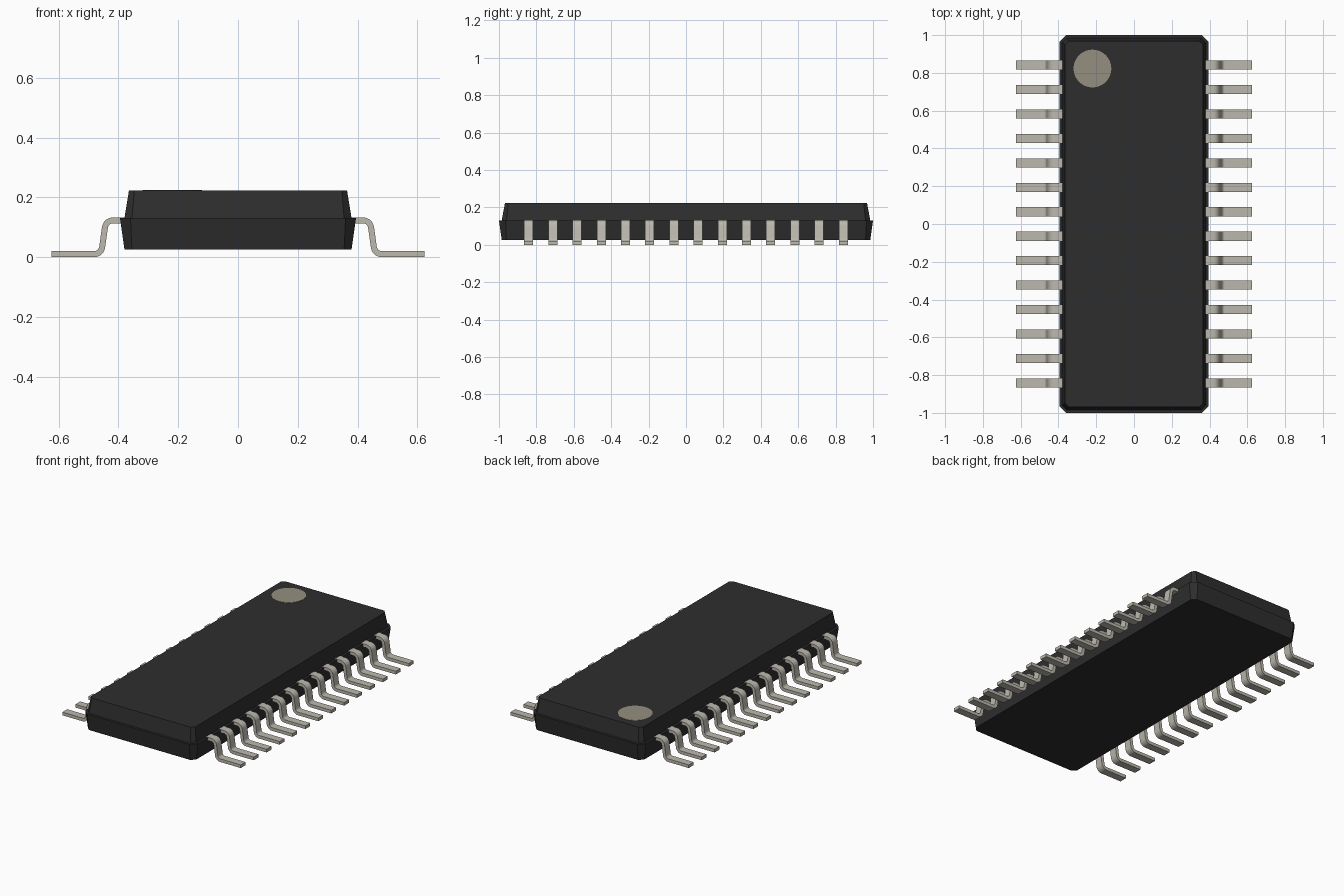
import bpy, bmesh, math
from mathutils import Vector

cube = bpy.data.objects.get("Cube")
if cube:
    bpy.data.objects.remove(cube, do_unlink=True)


def material(name, rgb, rough=0.6):
    m = bpy.data.materials.new(name)
    m.use_nodes = True
    m.diffuse_color = (*rgb, 1)
    bsdf = m.node_tree.nodes["Principled BSDF"]
    bsdf.inputs["Base Color"].default_value = (*rgb, 1)
    bsdf.inputs["Roughness"].default_value = rough
    return m


BLACK = material("black plastic", (0.027, 0.027, 0.027))
SILVER = material("tinned metal", (0.50, 0.48, 0.42))
BEIGE = material("beige marker", (0.30, 0.275, 0.215))


def add_object(name, bm, mat):
    bmesh.ops.recalc_face_normals(bm, faces=bm.faces)
    mesh = bpy.data.meshes.new(name)
    bm.to_mesh(mesh)
    bm.free()
    mesh.materials.append(mat)
    obj = bpy.data.objects.new(name, mesh)
    bpy.context.collection.objects.link(obj)
    return obj


def smooth(obj):
    bpy.ops.object.select_all(action='DESELECT')
    obj.select_set(True)
    bpy.context.view_layer.objects.active = obj
    bpy.ops.object.shade_smooth_by_angle(angle=math.radians(30))


# Body: chamfered rectangles lofted upward, with a narrow ledge at the seam
def chamfered_ring(bm, hx, hy, c, z):
    quarter = [(hx, hy - c), (hx - c, hy)]
    pts = quarter + [(-x, y) for x, y in reversed(quarter)]
    pts += [(-x, -y) for x, y in pts]
    return [bm.verts.new((x, y, z)) for x, y in pts]


bm = bmesh.new()
rings = [chamfered_ring(bm, *r) for r in (
    (0.380, 0.985, 0.025, 0.025),
    (0.395, 1.000, 0.035, 0.131),
    (0.380, 0.985, 0.025, 0.131),
    (0.365, 0.968, 0.018, 0.223))]
for low, high in zip(rings, rings[1:]):
    for i in range(8):
        j = (i + 1) % 8
        bm.faces.new((low[i], low[j], high[j], high[i]))
bm.faces.new(rings[0])
bm.faces.new(rings[-1])
add_object("body", bm, BLACK)

# Pin one marker: thin disc on the top face
bm = bmesh.new()
bmesh.ops.create_cone(bm, cap_ends=True, segments=48, radius1=0.1, radius2=0.1, depth=0.003)
marker = add_object("pin_one_marker", bm, BEIGE)
marker.location = (-0.22, 0.823, 0.223)
smooth(marker)


# Leads: gull-wing strip with rounded bends
def fillet(prev, corner, nxt, radius, steps=7):
    """Arc of (point, normal) pairs; normals point to the left of travel."""
    a, b = (corner - prev).normalized(), (nxt - corner).normalized()
    turn = math.atan2(a.x * b.y - a.y * b.x, a.dot(b))
    side = math.copysign(1, turn)
    left = Vector((-a.y, a.x))
    start = corner - a * radius * math.tan(abs(turn) / 2)
    centre = start + left * radius * side
    out = []
    for i in range(steps + 1):
        t = turn * i / steps
        n = Vector((left.x * math.cos(t) - left.y * math.sin(t),
                    left.x * math.sin(t) + left.y * math.cos(t)))
        out.append((centre - n * radius * side, n))
    return out


THICK, WIDTH, COUNT, PITCH = 0.02, 0.048, 14, 0.1294
path = [Vector(p) for p in ((0.37, 0.123), (0.442, 0.123), (0.458, 0.01), (0.625, 0.01))]
up = Vector((0, 1))
line = [(path[0], up)]
line += fillet(*path[0:3], 0.027)
line += fillet(*path[1:4], 0.027)
line += [(path[3], up)]

bm = bmesh.new()
sections = []
y0 = -PITCH * (COUNT - 1) / 2
for p, n in line:
    top, bottom = p + n * THICK / 2, p - n * THICK / 2
    sections.append([bm.verts.new((q.x, y0 + s * WIDTH / 2, q.y))
                     for q, s in ((top, -1), (top, 1), (bottom, 1), (bottom, -1))])
for s, t in zip(sections, sections[1:]):
    for i in range(4):
        j = (i + 1) % 4
        bm.faces.new((s[i], s[j], t[j], t[i]))
bm.faces.new(sections[0])
bm.faces.new(sections[-1])
leads = add_object("leads", bm, SILVER)
smooth(leads)

# Repeat along the side and mirror to the other side
row = leads.modifiers.new("row", 'ARRAY')
row.count = COUNT
row.use_relative_offset = False
row.use_constant_offset = True
row.constant_offset_displace = (0, PITCH, 0)
both = leads.modifiers.new("both_sides", 'MIRROR')
both.use_axis = (True, False, False)
both.use_mirror_merge = False
